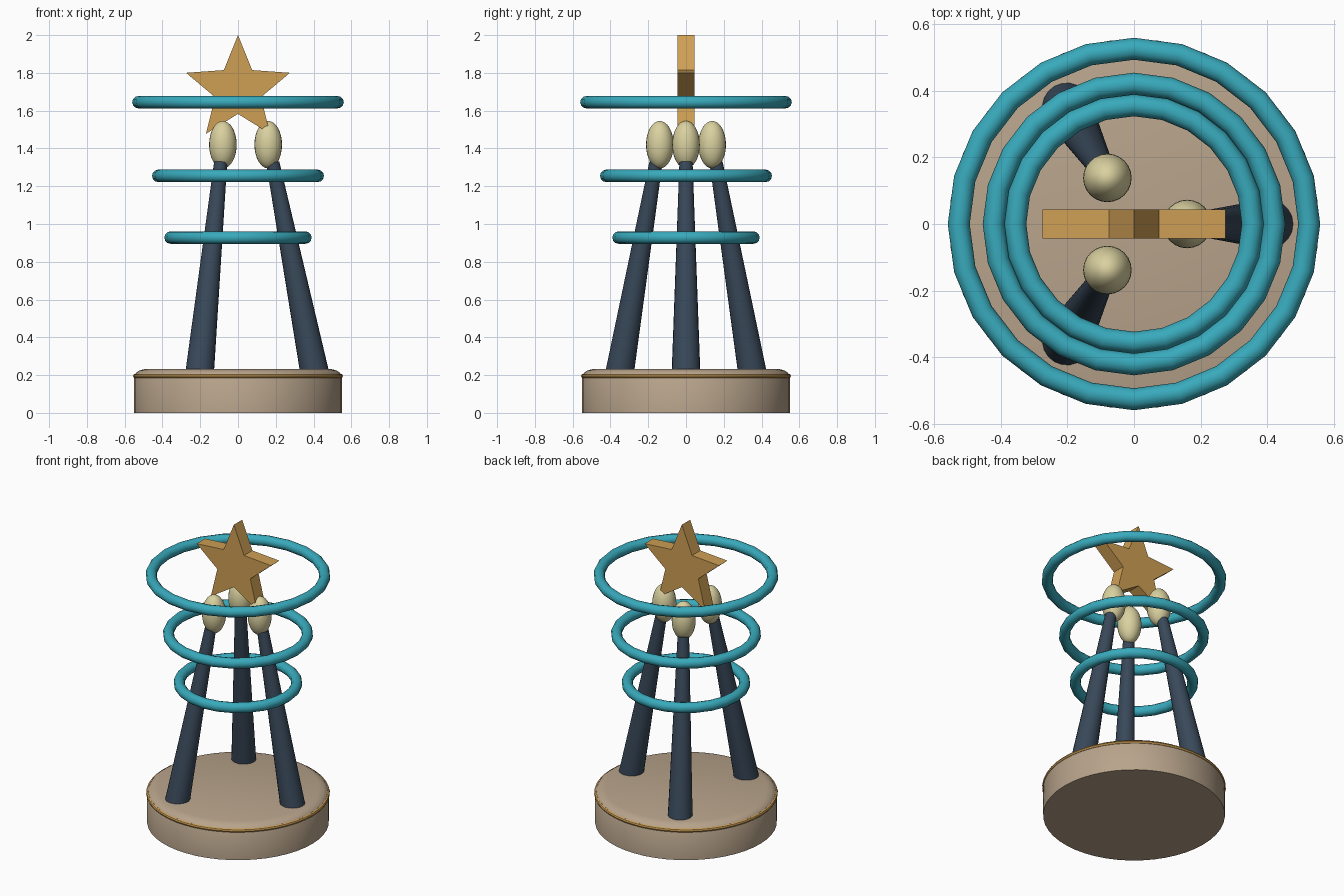
import bpy, bmesh, math
from mathutils import Vector

if "Cube" in bpy.data.objects:
    bpy.data.objects.remove(bpy.data.objects["Cube"], do_unlink=True)


def material(name, rgb):
    m = bpy.data.materials.new(name)
    m.use_nodes = True
    m.diffuse_color = (*rgb, 1)
    m.node_tree.nodes["Principled BSDF"].inputs["Base Color"].default_value = (*rgb, 1)
    return m


stone = material("warm stone", (0.48, 0.37, 0.26))
gold = material("gold", (0.62, 0.35, 0.09))
teal = material("teal", (0.04, 0.40, 0.50))
navy = material("dark slate blue", (0.04, 0.065, 0.10))
cream = material("cream", (0.70, 0.64, 0.35))


def finish(obj, name, mat, smooth=True):
    obj.name = name
    obj.data.materials.append(mat)
    if smooth:
        bpy.ops.object.select_all(action="DESELECT")
        obj.select_set(True)
        bpy.context.view_layer.objects.active = obj
        bpy.ops.object.shade_smooth_by_angle(angle=math.radians(40))
    return obj


def from_bmesh(bm, name, mat, smooth=True):
    bmesh.ops.recalc_face_normals(bm, faces=bm.faces)
    mesh = bpy.data.meshes.new(name)
    bm.to_mesh(mesh)
    bm.free()
    obj = bpy.data.objects.new(name, mesh)
    bpy.context.collection.objects.link(obj)
    return finish(obj, name, mat, smooth)


def ring(name, radius, thickness, z, mat, segments=24, sides=12):
    bpy.ops.mesh.primitive_torus_add(major_radius=radius, minor_radius=thickness,
                                     major_segments=segments, minor_segments=sides,
                                     location=(0, 0, z))
    return finish(bpy.context.object, name, mat)


# Round plinth with a softened upper edge, turned from a profile
bm = bmesh.new()
profile = [(0, 0), (0.55, 0), (0.55, 0.195), (0.54, 0.212), (0.52, 0.225), (0.49, 0.233), (0, 0.233)]
points = [bm.verts.new((r, 0, z)) for r, z in profile]
edges = [bm.edges.new(pair) for pair in zip(points, points[1:])]
bmesh.ops.spin(bm, geom=points + edges, cent=(0, 0, 0), axis=(0, 0, 1),
               angle=math.tau, steps=48)
bmesh.ops.remove_doubles(bm, verts=bm.verts, dist=0.0001)
from_bmesh(bm, "plinth", stone)

# Gold trim around the plinth
ring("plinth_trim", 0.544, 0.012, 0.195, gold, 48, 8)

# Three leaning tapered legs, each tipped with an egg
for i, label in enumerate(("left", "back_right", "front_right")):
    a = i * math.tau / 3
    out = Vector((math.cos(a), math.sin(a), 0))
    foot = out * 0.412 + Vector((0, 0, 0.18))
    tip = out * 0.184 + Vector((0, 0, 1.325))
    axis = tip - foot
    bpy.ops.mesh.primitive_cone_add(vertices=20, radius1=0.077, radius2=0.035,
                                    depth=axis.length, location=(foot + tip) / 2,
                                    rotation=axis.to_track_quat("Z", "Y").to_euler())
    finish(bpy.context.object, label + "_leg", navy)
    bpy.ops.mesh.primitive_uv_sphere_add(segments=24, ring_count=16, radius=0.073,
                                         location=out * 0.16 + Vector((0, 0, 1.42)))
    bpy.context.object.scale.z = 1.72
    finish(bpy.context.object, label + "_egg", cream)

# Three floating hoops widening upward
for name, radius, z in (("lower_hoop", 0.357, 0.928), ("middle_hoop", 0.422, 1.255),
                        ("upper_hoop", 0.527, 1.645)):
    ring(name, radius, 0.033, z, teal)

# Five pointed star, extruded front to back
bm = bmesh.new()
outline = []
for k in range(10):
    r = 0.289 if k % 2 == 0 else 0.128
    a = k * math.pi / 5
    outline.append(bm.verts.new((r * math.sin(a), -0.044, 1.711 + r * math.cos(a))))
front = bm.faces.new(outline)
back = bmesh.ops.extrude_face_region(bm, geom=[front], use_keep_orig=True)
bmesh.ops.translate(bm, vec=(0, 0.088, 0),
                    verts=[v for v in back["geom"] if isinstance(v, bmesh.types.BMVert)])
from_bmesh(bm, "star", gold, smooth=False)
